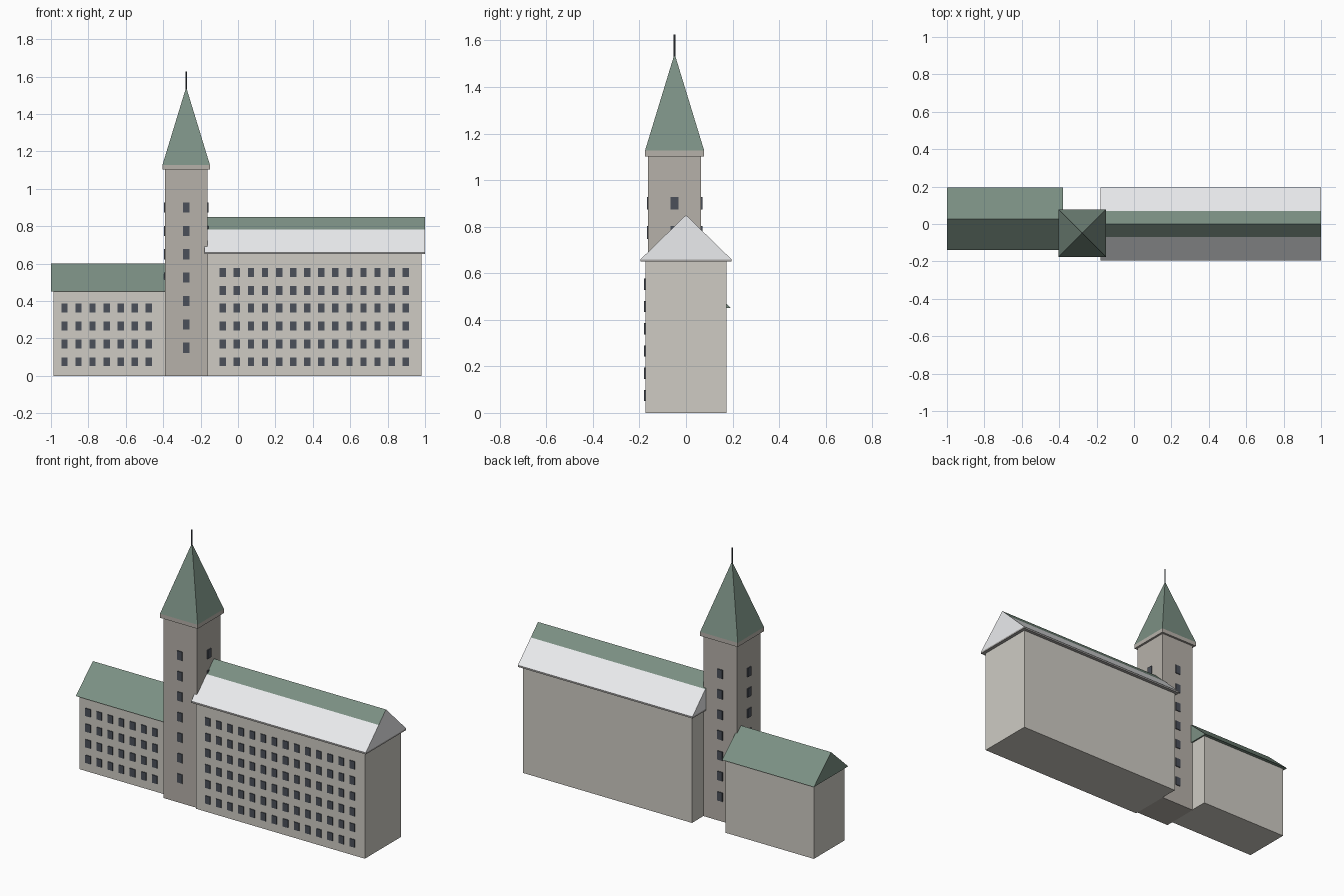
import bpy, bmesh
from mathutils import Matrix

if "Cube" in bpy.data.objects:
    bpy.data.objects.remove(bpy.data.objects["Cube"])


def material(name, rgb):
    m = bpy.data.materials.new(name)
    m.diffuse_color = (*rgb, 1)
    m.use_nodes = True
    m.node_tree.nodes["Principled BSDF"].inputs["Base Color"].default_value = m.diffuse_color
    return m


WALL = material("wall", (0.62, 0.60, 0.55))
STONE = material("tower_stone", (0.47, 0.44, 0.40))
GREEN = material("copper_green", (0.20, 0.28, 0.23))
WHITE = material("pale_roof", (0.83, 0.84, 0.86))
DARK = material("window_dark", (0.07, 0.08, 0.10))
TRIM = material("trim", (0.40, 0.39, 0.38))


def finish(name, bm, *mats):
    bmesh.ops.recalc_face_normals(bm, faces=bm.faces)
    me = bpy.data.meshes.new(name)
    bm.to_mesh(me)
    bm.free()
    for m in mats:
        me.materials.append(m)
    ob = bpy.data.objects.new(name, me)
    bpy.context.collection.objects.link(ob)
    return ob


def add_box(bm, lo, hi):
    c = [(a + b) / 2 for a, b in zip(lo, hi)]
    s = [b - a for a, b in zip(lo, hi)]
    bmesh.ops.create_cube(bm, size=1, matrix=Matrix.Translation(c) @ Matrix.Diagonal((*s, 1)))


def box(name, lo, hi, mat):
    bm = bmesh.new()
    add_box(bm, lo, hi)
    return finish(name, bm, mat)


def prism(name, x0, x1, profile, mats, colour):
    """Extrude a (y, z) profile along x; colour(z) picks the side material."""
    bm = bmesh.new()
    ends = [[bm.verts.new((x, y, z)) for y, z in profile] for x in (x0, x1)]
    for e in ends:
        bm.faces.new(e)
    n = len(profile)
    for i in range(n):
        j = (i + 1) % n
        f = bm.faces.new((ends[0][i], ends[0][j], ends[1][j], ends[1][i]))
        f.material_index = colour((profile[i][1] + profile[j][1]) / 2)
    return finish(name, bm, *mats)


def cone(name, sides, r1, r2, z0, z1, mat, turn=0):
    bm = bmesh.new()
    m = Matrix.Translation((TX, TY, (z0 + z1) / 2)) @ Matrix.Rotation(turn, 4, 'Z')
    bmesh.ops.create_cone(bm, cap_ends=True, segments=sides, radius1=r1, radius2=r2,
                          depth=z1 - z0, matrix=m)
    return finish(name, bm, mat)


def window_grid(name, x0, cols, rows, y):
    bm = bmesh.new()
    for c in range(cols):
        for r in range(rows):
            x, z = x0 + c * 0.0752, 0.075 + r * 0.0955
            add_box(bm, (x - 0.017, y - 0.005, z - 0.024), (x + 0.017, y + 0.005, z + 0.024))
    return finish(name, bm, DARK)


# Main wing
box("main_wing", (-0.163, -0.175, 0), (0.98, 0.175, 0.65), WALL)
box("main_eaves", (-0.18, -0.195, 0.65), (1.0, 0.195, 0.66), TRIM)
prism("main_roof", -0.18, 1.0,
      [(-0.195, 0.66), (-0.07, 0.782), (0, 0.85), (0.07, 0.782), (0.195, 0.66)],
      (WHITE, GREEN), lambda z: int(z > 0.782))
window_grid("main_windows", -0.081, 14, 6, -0.175)

# Low wing
box("low_wing", (-0.986, -0.12, 0), (-0.388, 0.174, 0.45), WALL)
prism("low_roof", -1.0, -0.38, [(-0.138, 0.45), (0.028, 0.60), (0.194, 0.45)],
      (GREEN,), lambda z: 0)
window_grid("low_windows", -0.928, 7, 4, -0.12)

# Tower with cornice, spire and mast
TX, TY, H = -0.277, -0.049, 0.114
box("tower", (TX - H, TY - H, 0), (TX + H, TY + H, 1.105), STONE)
C = 0.127
box("tower_cornice", (TX - C, TY - C, 1.102), (TX + C, TY + C, 1.127), STONE)
cone("spire", 4, C * 2 ** 0.5, 0, 1.127, 1.543, GREEN, 0.785398)
cone("mast", 8, 0.004, 0.004, 1.52, 1.626, DARK)

# Tower windows on all four sides
bm = bmesh.new()
for side in range(4):
    start = len(bm.verts)
    for i in range(7):
        z = 0.15 + i * 0.125
        add_box(bm, (-0.017, -H - 0.005, z - 0.027), (0.017, -H + 0.005, z + 0.027))
    bm.verts.ensure_lookup_table()
    turn = Matrix.Translation((TX, TY, 0)) @ Matrix.Rotation(side * 1.570796, 4, 'Z')
    bmesh.ops.transform(bm, matrix=turn, verts=bm.verts[start:])
finish("tower_windows", bm, DARK)
